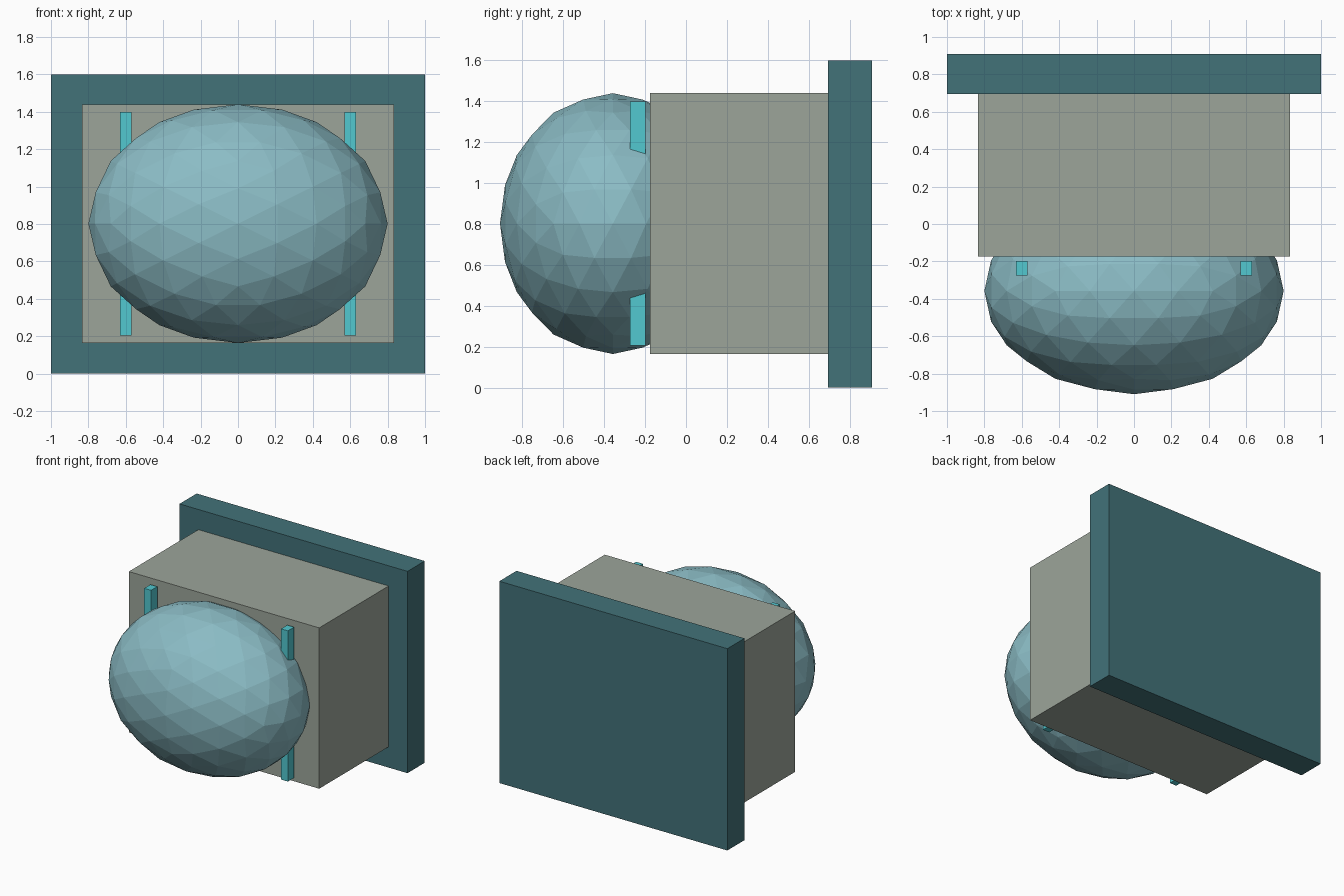
import bpy
import bmesh
from math import atan, sqrt
from mathutils import Matrix

cube = bpy.data.objects.get("Cube")
if cube:
    bpy.data.objects.remove(cube, do_unlink=True)


def srgb(*rgb):
    return tuple(((c / 255 + 0.055) / 1.055) ** 2.4 for c in rgb) + (1.0,)


def material(name, colour):
    mat = bpy.data.materials.new(name)
    mat.use_nodes = True
    mat.diffuse_color = colour
    mat.node_tree.nodes["Principled BSDF"].inputs["Base Color"].default_value = colour
    return mat


def add_object(name, bm, mat):
    mesh = bpy.data.meshes.new(name)
    bm.to_mesh(mesh)
    bm.free()
    mesh.materials.append(mat)
    obj = bpy.data.objects.new(name, mesh)
    bpy.context.collection.objects.link(obj)


def box(name, low, high, mat):
    bm = bmesh.new()
    bmesh.ops.create_cube(bm, size=1)
    size = [h - l for l, h in zip(low, high)]
    centre = [(h + l) / 2 for l, h in zip(low, high)]
    bmesh.ops.scale(bm, vec=size, verts=bm.verts)
    bmesh.ops.translate(bm, vec=centre, verts=bm.verts)
    add_object(name, bm, mat)


teal = material("dark teal", srgb(66, 114, 121))
grey = material("warm grey", srgb(156, 165, 154))
blue = material("pale blue", srgb(139, 188, 197))
cyan = material("bright cyan", srgb(82, 200, 208))

# Back panel and the housing in front of it
box("back_panel", (-1, 0.695, 0), (1, 0.91, 1.6), teal)
box("housing", (-0.835, -0.175, 0.165), (0.835, 0.695, 1.44), grey)

# Two upright bars passing through the dome
for side, x in (("left", 0.6), ("right", -0.6)):
    box(side + "_bar", (x - 0.03, -0.275, 0.205), (x + 0.03, -0.197, 1.4), cyan)

# Faceted ellipsoid dome, turned so that an edge lies across the top
bm = bmesh.new()
bmesh.ops.create_icosphere(bm, subdivisions=3, radius=1)
bm.transform(Matrix.Rotation(-atan(2 / (1 + sqrt(5))), 4, "Y"))
bm.transform(Matrix.Translation((0, -0.358, 0.802)) @ Matrix.Diagonal((0.8, 0.552, 0.638, 1)))
add_object("dome", bm, blue)
